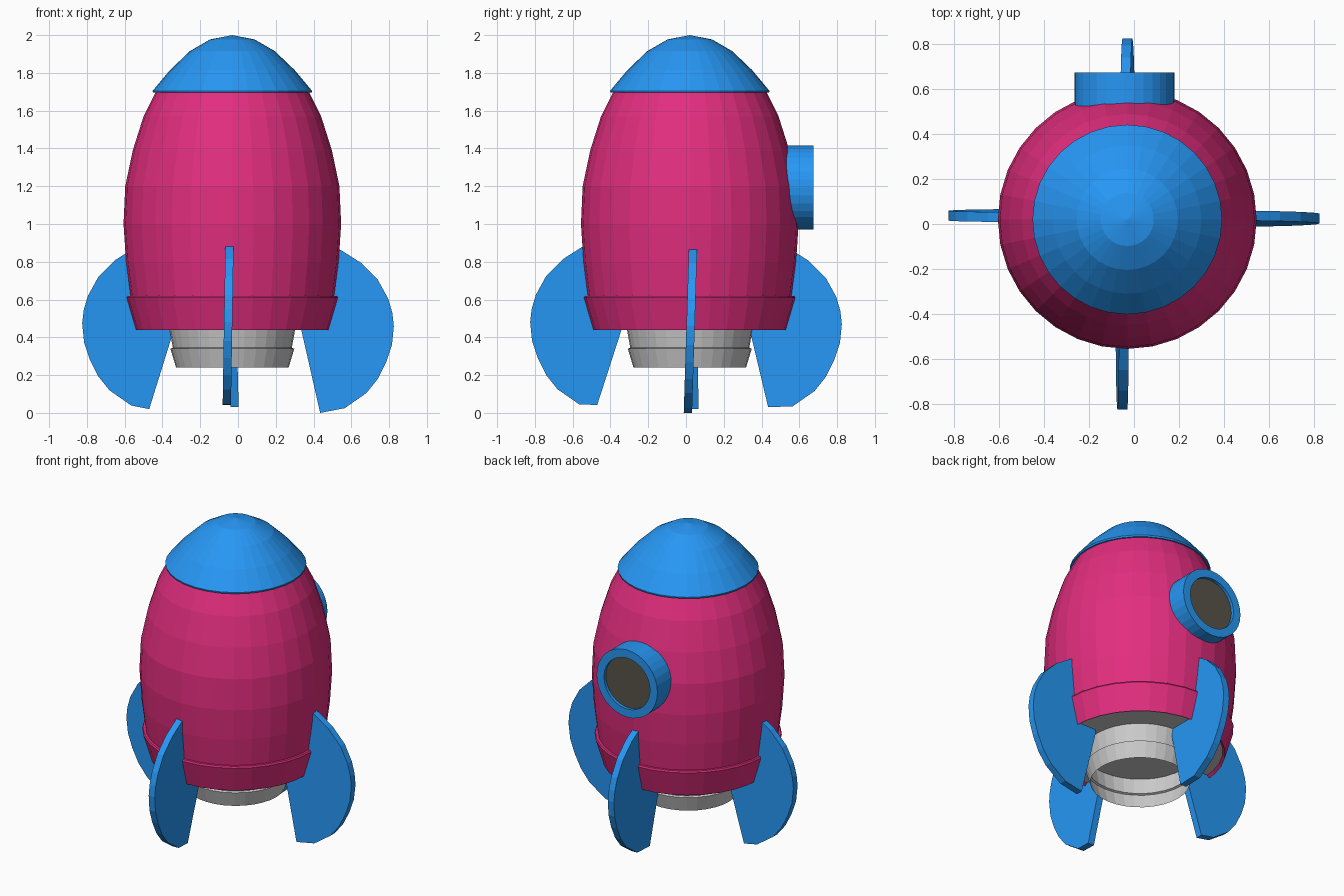
import bpy, bmesh, math
from mathutils import Vector

if "Cube" in bpy.data.objects:
    bpy.data.objects.remove(bpy.data.objects["Cube"])

CX, CY = -0.03, 0.02      # hull axis
SEG = 32


def material(name, rgb):
    m = bpy.data.materials.new(name)
    m.diffuse_color = (*rgb, 1)
    m.use_nodes = True
    m.node_tree.nodes["Principled BSDF"].inputs["Base Color"].default_value = m.diffuse_color
    return m


PINK = material("pink", (0.76, 0.027, 0.21))
BLUE = material("blue", (0.02, 0.31, 0.91))
DARK = material("dark_glass", (0.095, 0.088, 0.065))


def finish(name, bm, mat):
    bmesh.ops.recalc_face_normals(bm, faces=bm.faces)
    me = bpy.data.meshes.new(name)
    bm.to_mesh(me)
    bm.free()
    ob = bpy.data.objects.new(name, me)
    bpy.context.collection.objects.link(ob)
    if mat:
        me.materials.append(mat)
    return ob


def lathe(name, profile, mat=None, loc=(CX, CY, 0), rot=(0, 0, 0)):
    """Revolve (radius, z) points around the local z axis."""
    bm = bmesh.new()
    vs = [bm.verts.new((r, 0, z)) for r, z in profile]
    es = [bm.edges.new(p) for p in zip(vs, vs[1:])]
    bmesh.ops.spin(bm, geom=vs + es, cent=(0, 0, 0), axis=(0, 0, 1),
                   angle=math.tau, steps=SEG, use_merge=True)
    bmesh.ops.remove_doubles(bm, verts=bm.verts, dist=1e-4)
    ob = finish(name, bm, mat)
    ob.location, ob.rotation_euler = loc, rot
    return ob


# Hull with flared skirt at the bottom
lathe("hull", [(0.49, 0.46), (0.51, 0.44), (0.56, 0.61), (0.555, 0.62), (0.54, 0.62),
               (0.563, 0.80), (0.576, 1.0), (0.567, 1.2), (0.527, 1.39),
               (0.47, 1.57), (0.405, 1.70)], PINK)
lathe("hull_underside", [(0, 0.455), (0.495, 0.455)])

# Nose cap with overhanging lip
lathe("nose_cap", [(0.39, 1.70), (0.42, 1.695), (0.422, 1.705), (0.33, 1.815),
                   (0.225, 1.915), (0.118, 1.977), (0, 2.0)], BLUE)

# Open exhaust nozzle with a stepped collar
lathe("nozzle", [(0.335, 0.455), (0.315, 0.345), (0.328, 0.34), (0.298, 0.24)])

# Porthole on the back
PORT = dict(loc=(-0.042, 0, 1.193), rot=(-math.pi / 2, 0, 0))
lathe("porthole_frame", [(0.222, 0.46), (0.222, 0.675), (0.168, 0.675), (0.168, 0.65)],
      BLUE, **PORT)
lathe("porthole_glass", [(0, 0.655), (0.168, 0.655)], DARK, **PORT)

# Fins: outline is (distance outward, z), starting after the lower inner tip
FIN = [(0.565, 0.025), (0.68, 0.105), (0.74, 0.18), (0.785, 0.27), (0.815, 0.36),
       (0.825, 0.46), (0.817, 0.53), (0.795, 0.605), (0.74, 0.705), (0.65, 0.795),
       (0.545, 0.862), (0.50, 0.875), (0.335, 0.44)]


def fin(name, angle, tip, dz, top_side, low_side, t=0.044):
    """Flat blade; its sideways offset runs from low_side at z=0 to top_side at z=0.9."""
    out = Vector((math.cos(angle), math.sin(angle), 0))
    side = Vector((abs(out.y), abs(out.x), 0))
    pts = [tip] + [(r, z + dz) for r, z in FIN]
    bm = bmesh.new()
    rings = []
    for s in (-t / 2, t / 2):
        rings.append([bm.verts.new(out * r + Vector((0, 0, z)) + side *
                      (s + low_side + (top_side - low_side) * z / 0.9)) for r, z in pts])
    a, b = rings
    bm.faces.new(a)
    bm.faces.new(b)
    n = len(pts)
    for i in range(n):
        j = (i + 1) % n
        bm.faces.new((a[i], a[j], b[j], b[i]))
    finish(name, bm, BLUE)


fin("right_fin", 0, (0.435, 0.0), 0, 0.038, 0.01)
fin("back_fin", math.pi / 2, (0.435, 0.03), 0.01, -0.04, -0.018)
fin("left_fin", math.pi, (0.47, 0.02), 0.014, 0.03, 0.045)
fin("front_fin", -math.pi / 2, (0.47, 0.042), 0.02, -0.045, -0.06)
